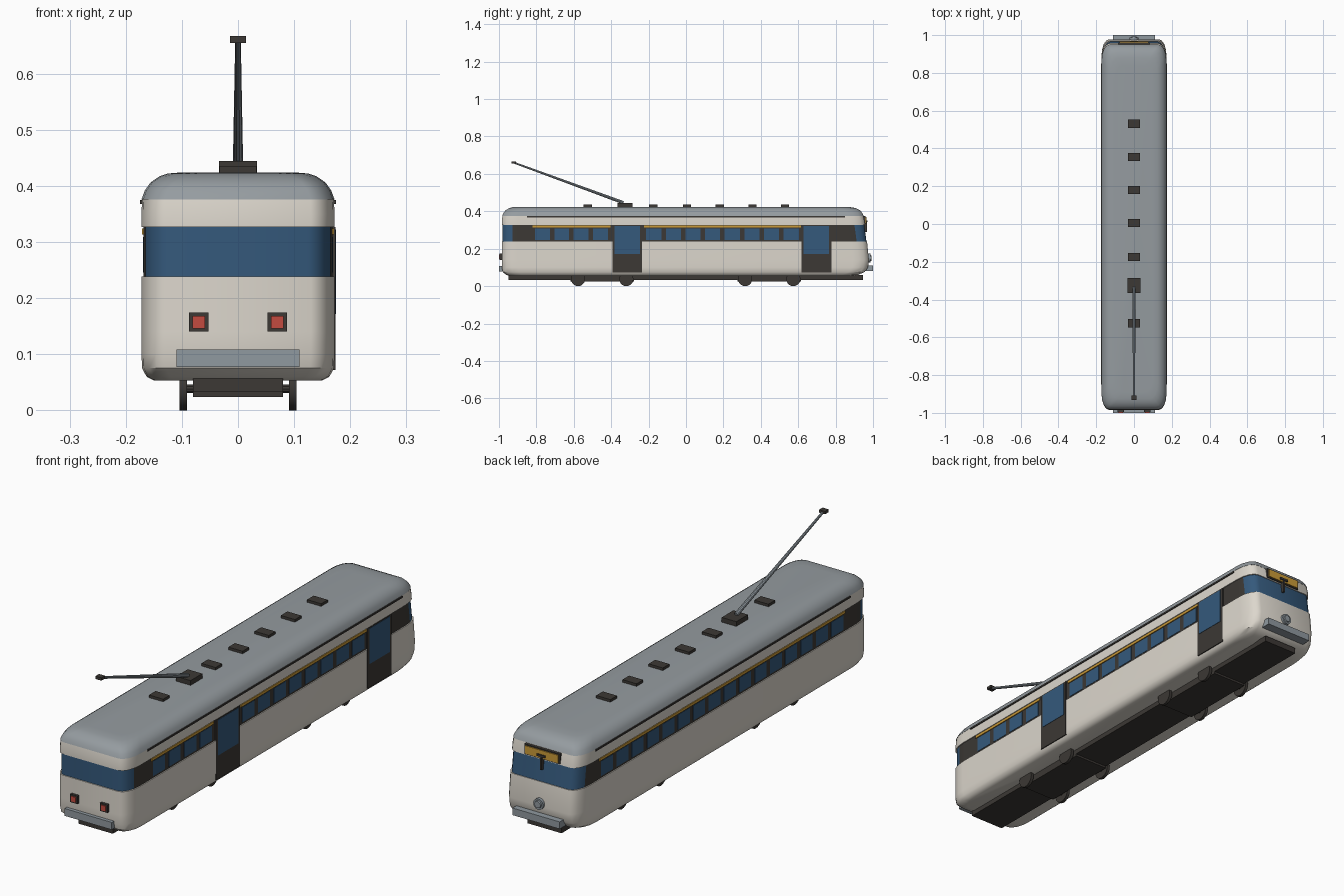
import bpy, math
from mathutils import Vector

if "Cube" in bpy.data.objects:
    bpy.data.objects.remove(bpy.data.objects["Cube"])


def mat(name, rgb):
    m = bpy.data.materials.new(name)
    m.diffuse_color = (*rgb, 1)
    m.use_nodes = True
    m.node_tree.nodes["Principled BSDF"].inputs["Base Color"].default_value = m.diffuse_color
    return m


CREAM = mat("cream", (0.72, 0.68, 0.61))
BLUE = mat("blue_glass", (0.035, 0.10, 0.20))
DARK = mat("dark_trim", (0.045, 0.04, 0.035))
ROOF = mat("roof_grey", (0.30, 0.33, 0.35))
STEEL = mat("steel", (0.28, 0.32, 0.35))
RED = mat("red_lens", (0.55, 0.07, 0.05))
AMBER = mat("amber", (0.60, 0.33, 0.04))


def make(name, verts, faces, mats, angle=35):
    me = bpy.data.meshes.new(name)
    me.from_pydata(verts, [], faces)
    for m in mats:
        me.materials.append(m)
    me.polygons.foreach_set("use_smooth", [True] * len(me.polygons))
    me.set_sharp_from_angle(angle=math.radians(angle))
    ob = bpy.data.objects.new(name, me)
    bpy.context.collection.objects.link(ob)
    return ob


def ring(z, w, y0, y1, rx=0.042, ry=0.085, n=4):
    """Plan outline with elliptical corners, counter-clockwise from +x front."""
    pts = []
    for k, (sx, sy) in enumerate([(1, -1), (1, 1), (-1, 1), (-1, -1)]):
        cx = sx * (w - rx)
        cy = (y1 - ry) if sy > 0 else (y0 + ry)
        for i in range(n + 1):
            a = math.radians(-90 + 90 * k + 90 * i / n)
            pts.append((cx + rx * math.cos(a), cy + ry * math.sin(a), z))
    return pts


def loft(name, levels, mats):
    verts, faces = [], []
    for lv in levels:
        verts += ring(*lv)
    c = len(verts) // len(levels)
    for r in range(len(levels) - 1):
        for i in range(c):
            j = (i + 1) % c
            faces.append((r * c + i, r * c + j, (r + 1) * c + j, (r + 1) * c + i))
    faces.append(tuple(reversed(range(c))))
    faces.append(tuple(range(len(verts) - c, len(verts))))
    return make(name, verts, faces, mats)


def box(name, x, y, z, m):
    """Box from (min, max) pairs."""
    v = [(a, b, c) for c in z for b in y for a in x]
    f = [(0, 2, 3, 1), (4, 5, 7, 6), (0, 1, 5, 4), (2, 6, 7, 3), (0, 4, 6, 2), (1, 3, 7, 5)]
    return make(name, v, f, [m])


def tube(name, a, b, r0, r1, m, n=16):
    """Capped cone or cylinder between two points."""
    a, b = Vector(a), Vector(b)
    q = (b - a).to_track_quat('Z', 'Y')
    v = []
    for p, r in ((a, r0), (b, r1)):
        for i in range(n):
            t = 2 * math.pi * i / n
            v.append(p + q @ Vector((r * math.cos(t), r * math.sin(t), 0)))
    f = [(i, (i + 1) % n, n + (i + 1) % n, n + i) for i in range(n)]
    f += [tuple(reversed(range(n))), tuple(range(n, 2 * n))]
    return make(name, v, f, [m])


# Body shell in stacked bands: (height, half width, front y, rear y)
loft("lower_body", [(0.053, 0.150, -0.935, 0.87), (0.060, 0.163, -0.962, 0.92),
                    (0.075, 0.171, -0.979, 0.955), (0.10, 0.172, -0.985, 0.973),
                    (0.14, 0.172, -0.985, 0.978), (0.238, 0.172, -0.985, 0.968)], [CREAM])
band = loft("window_band", [(0.238, 0.168, -0.981, 0.965), (0.327, 0.168, -0.981, 0.953)], [BLUE, DARK])
for p in band.data.polygons:
    if abs(p.normal.x) > 0.99:
        p.material_index = 1
loft("letterboard", [(0.327, 0.172, -0.985, 0.957), (0.35, 0.172, -0.985, 0.954),
                     (0.376, 0.171, -0.981, 0.948)], [CREAM])
loft("roof", [(0.376, 0.172, -0.982, 0.949), (0.392, 0.166, -0.976, 0.942),
              (0.406, 0.156, -0.964, 0.930), (0.417, 0.140, -0.945, 0.908),
              (0.422, 0.125, -0.925, 0.88), (0.424, 0.100, -0.89, 0.84)], [ROOF])


def side_box(name, s, x0, x1, y, z, m):
    box(name, tuple(sorted((s * x0, s * x1))), y, z, m)


def window_row(s, y0, y1, n):
    p = (y1 - y0) / n
    for i in range(n):
        side_box("side_window", s, 0.16, 0.1695, (y0 + p * i + 0.012, y0 + p * (i + 1) - 0.012),
                 (0.246, 0.309), BLUE)
    side_box("window_amber_strip", s, 0.16, 0.1715, (y0, y1), (0.313, 0.324), AMBER)


# Side windows: doors break up the right side only
window_row(1, -0.82, -0.405, 4)
window_row(1, -0.225, 0.615, 8)
window_row(-1, -0.82, 0.82, 16)
for y in (-0.314, 0.697):
    box("door_frame", (0.15, 0.1735), (y - 0.08, y + 0.08), (0.072, 0.327), DARK)
    for s in (-1, 1):
        yc = y + s * 0.034
        box("door_pane", (0.16, 0.175), (yc - 0.034, yc + 0.034), (0.172, 0.322), BLUE)
for s in (-1, 1):
    side_box("drip_rail", s, 0.165, 0.175, (-0.85, 0.85), (0.368, 0.375), DARK)

# Bumpers and end fittings
box("front_bumper", (-0.11, 0.11), (-1.0, -0.97), (0.077, 0.108), STEEL)
box("rear_bumper", (-0.11, 0.11), (0.955, 1.0), (0.080, 0.110), STEEL)
for s in (-1, 1):
    x = s * 0.07
    box("tail_light_housing", (x - 0.017, x + 0.017), (-0.996, -0.975), (0.140, 0.174), DARK)
    box("tail_light_lens", (x - 0.011, x + 0.011), (-1.0, -0.98), (0.146, 0.168), RED)
tube("headlight_rim", (0, 0.96, 0.15), (0, 0.987, 0.15), 0.023, 0.023, STEEL, 20)
tube("headlight_lens", (0, 0.98, 0.15), (0, 0.992, 0.15), 0.018, 0.014, STEEL, 20)
box("sign_frame", (-0.083, 0.083), (0.93, 0.961), (0.331, 0.374), DARK)
box("sign_panel", (-0.077, 0.077), (0.94, 0.965), (0.336, 0.369), AMBER)
box("wiper_motor", (-0.02, 0.02), (0.95, 0.970), (0.343, 0.352), DARK)
box("wiper_arm", (-0.004, 0.004), (0.95, 0.969), (0.288, 0.346), DARK)

# Underframe, trucks and wheels
box("underframe", (-0.08, 0.08), (-0.95, 0.945), (0.033, 0.058), DARK)
for yc in (-0.448, 0.445):
    box("truck", (-0.08, 0.08), (yc - 0.17, yc + 0.17), (0.024, 0.05), DARK)
    for d in (-0.129, 0.129):
        tube("axle", (-0.1, yc + d, 0.038), (0.1, yc + d, 0.038), 0.008, 0.008, DARK, 10)
        for s in (-1, 1):
            tube("wheel", (s * 0.091, yc + d, 0.038), (s * 0.104, yc + d, 0.038), 0.038, 0.038, DARK, 20)

# Roof vents and trolley pole
for y in (-0.525, -0.175, 0.005, 0.18, 0.355, 0.53):
    box("roof_vent", (-0.033, 0.033), (y - 0.022, y + 0.022), (0.42, 0.435), DARK)
box("pole_base", (-0.034, 0.034), (-0.365, -0.287), (0.42, 0.444), DARK)
tube("trolley_pole", (0, -0.335, 0.446), (0, -0.92, 0.66), 0.009, 0.005, STEEL, 10)
box("pole_head", (-0.014, 0.014), (-0.932, -0.908), (0.655, 0.667), DARK)
